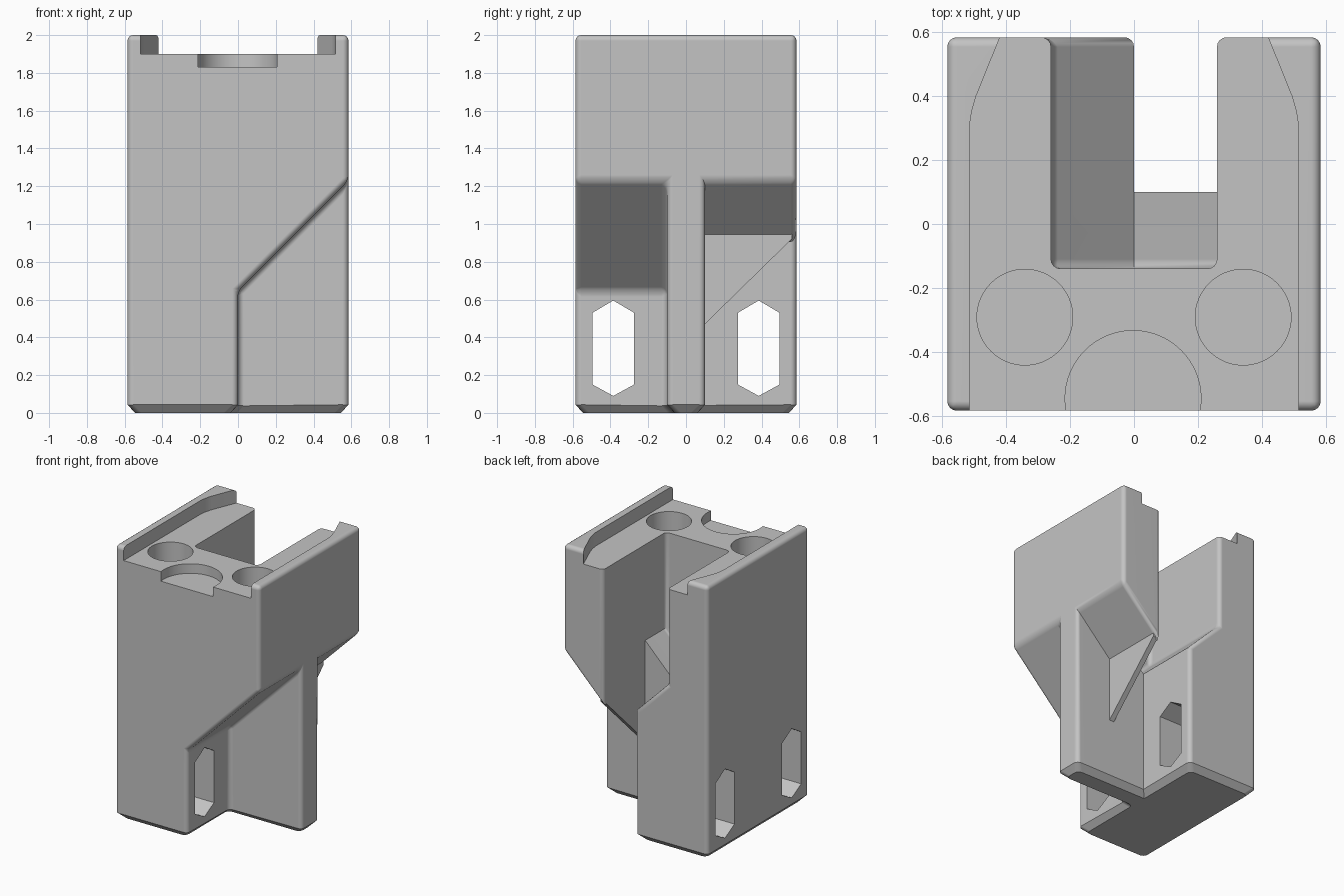
import bpy, bmesh, math
from mathutils import Vector

cube = bpy.data.objects.get("Cube")
if cube:
    bpy.data.objects.remove(cube, do_unlink=True)

H = 0.585      # half width
RIB = 0.1      # half thickness of the rib
SLOT = 0.26    # half width of the rear slot
FLOOR = 0.94   # lowest point of the slot floor
SLOPE = 0.645  # where the underside slope starts
TOP = 2.0
TRAY = 1.9

grey = bpy.data.materials.new("matte grey")
grey.use_nodes = True
grey.diffuse_color = (0.55, 0.55, 0.55, 1)
grey.node_tree.nodes["Principled BSDF"].inputs["Base Color"].default_value = grey.diffuse_color


def prism(name, points, axis, lo, hi):
    """Extrude a 2D outline along an axis."""
    place = {"X": lambda a, b, t: (t, a, b),
             "Y": lambda a, b, t: (a, t, b),
             "Z": lambda a, b, t: (a, b, t)}[axis]
    bm = bmesh.new()
    low = [bm.verts.new(place(a, b, lo)) for a, b in points]
    high = [bm.verts.new(place(a, b, hi)) for a, b in points]
    bm.faces.new(low)
    bm.faces.new(high)
    n = len(points)
    for i in range(n):
        j = (i + 1) % n
        bm.faces.new((low[i], low[j], high[j], high[i]))
    bmesh.ops.recalc_face_normals(bm, faces=bm.faces)
    mesh = bpy.data.meshes.new(name)
    bm.to_mesh(mesh)
    bm.free()
    mesh.materials.append(grey)
    obj = bpy.data.objects.new(name, mesh)
    bpy.context.collection.objects.link(obj)
    return obj


def combine(target, tool, operation="DIFFERENCE"):
    mod = target.modifiers.new("shape", "BOOLEAN")
    mod.operation = operation
    mod.solver = "EXACT"
    mod.object = tool
    bpy.context.view_layer.objects.active = target
    bpy.ops.object.modifier_apply(modifier=mod.name)
    bpy.data.objects.remove(tool, do_unlink=True)


def circle(cx, cy, r, n=64):
    return [(cx + r * math.cos(math.tau * i / n), cy + r * math.sin(math.tau * i / n))
            for i in range(n)]


# Main block
body = prism("body", [(-H, -H), (H, -H), (H, H), (-H, H)], "Z", 0, TOP)

# Undercuts that leave a central rib below the sloped overhang
far = 0.7
combine(body, prism("front_undercut", [(0, -RIB), (0, SLOPE), (far, SLOPE + far), (far, -RIB)],
                    "Y", -far, -RIB))
combine(body, prism("slot_cut", [(-SLOT, 2.1), (-SLOT, FLOOR + SLOT), (0, FLOOR),
                                 (SLOT, FLOOR + SLOT), (SLOT, 2.1)], "Y", -0.14, far))
combine(body, prism("back_undercut", [(0, -RIB), (0, 1.5), (SLOT, 1.5), (SLOT, SLOPE + SLOT),
                                      (far, SLOPE + far), (far, -RIB)], "Y", RIB, far))

# Chamfer the base, then round the remaining edges
bm = bmesh.new()
bm.from_mesh(body.data)
bmesh.ops.remove_doubles(bm, verts=bm.verts, dist=0.0001)
bmesh.ops.dissolve_limit(bm, angle_limit=0.01, verts=bm.verts, edges=bm.edges)
base = [e for e in bm.edges if all(v.co.z < 0.001 for v in e.verts)
        and e.calc_face_angle(0) > 0.4]
bmesh.ops.bevel(bm, geom=base, offset=0.04, segments=1, affect="EDGES", clamp_overlap=False)

crisp = [Vector((0, RIB, FLOOR)), Vector((SLOT, RIB, SLOPE + SLOT)),
         Vector((SLOT, RIB, FLOOR + SLOT))]


def is_rounded(edge):
    a, b = (v.co for v in edge.verts)
    mid = (a + b) / 2
    if edge.calc_face_angle(0) < 0.4:
        return False
    if max(a.z, b.z) < 0.05 and abs(a.z - b.z) < 0.01:
        return False
    if math.hypot(mid.x, mid.y - RIB) < 0.08:
        return False
    return not any((p - c).length < 0.01 for p in (a, b) for c in crisp)


bmesh.ops.bevel(bm, geom=[e for e in bm.edges if is_rounded(e)], offset=0.03, segments=4,
                profile=0.5, affect="EDGES", clamp_overlap=False)
bmesh.ops.recalc_face_normals(bm, faces=bm.faces)
bm.to_mesh(body.data)
bm.free()

# Thin fin under the slot's overhanging wall
combine(body, prism("fin", [(0.09, 0.46), (0.56, 0.92), (0.56, 1.0), (0.09, 1.0)],
                    "X", SLOT + 0.001, SLOT + 0.04), "UNION")

# Top tray between two rails that flare at the back
side = [(0.515, -far), (0.515, 0.31), (0.508, 0.355), (0.495, 0.4), (0.42, H), (0.374, far)]
combine(body, prism("tray_cut", side + [(-x, y) for x, y in reversed(side)], "Z", TRAY, 2.2))

# Round pockets in the tray and the shallow front scoop
for s in (-1, 1):
    combine(body, prism("pocket_cut", circle(s * 0.342, -0.292, 0.15), "Z", 1.5, 1.95))
combine(body, prism("scoop_cut", circle(-0.003, -0.547, 0.213), "Z", 1.83, 1.95))

# Elongated hexagonal windows through the lower wall
for s in (-1, 1):
    c = s * 0.385
    combine(body, prism("window_cut", [(c, 0.09), (c + 0.11, 0.15), (c + 0.11, 0.53), (c, 0.595),
                                       (c - 0.11, 0.53), (c - 0.11, 0.15)], "X", -far, 0.1))

# Smooth the rounded edges and keep the flats flat
for o in bpy.context.selected_objects:
    o.select_set(False)
body.select_set(True)
bpy.context.view_layer.objects.active = body
bpy.ops.object.shade_smooth_by_angle(angle=math.radians(28))
weighted = body.modifiers.new("flat shading", "WEIGHTED_NORMAL")
weighted.keep_sharp = True
